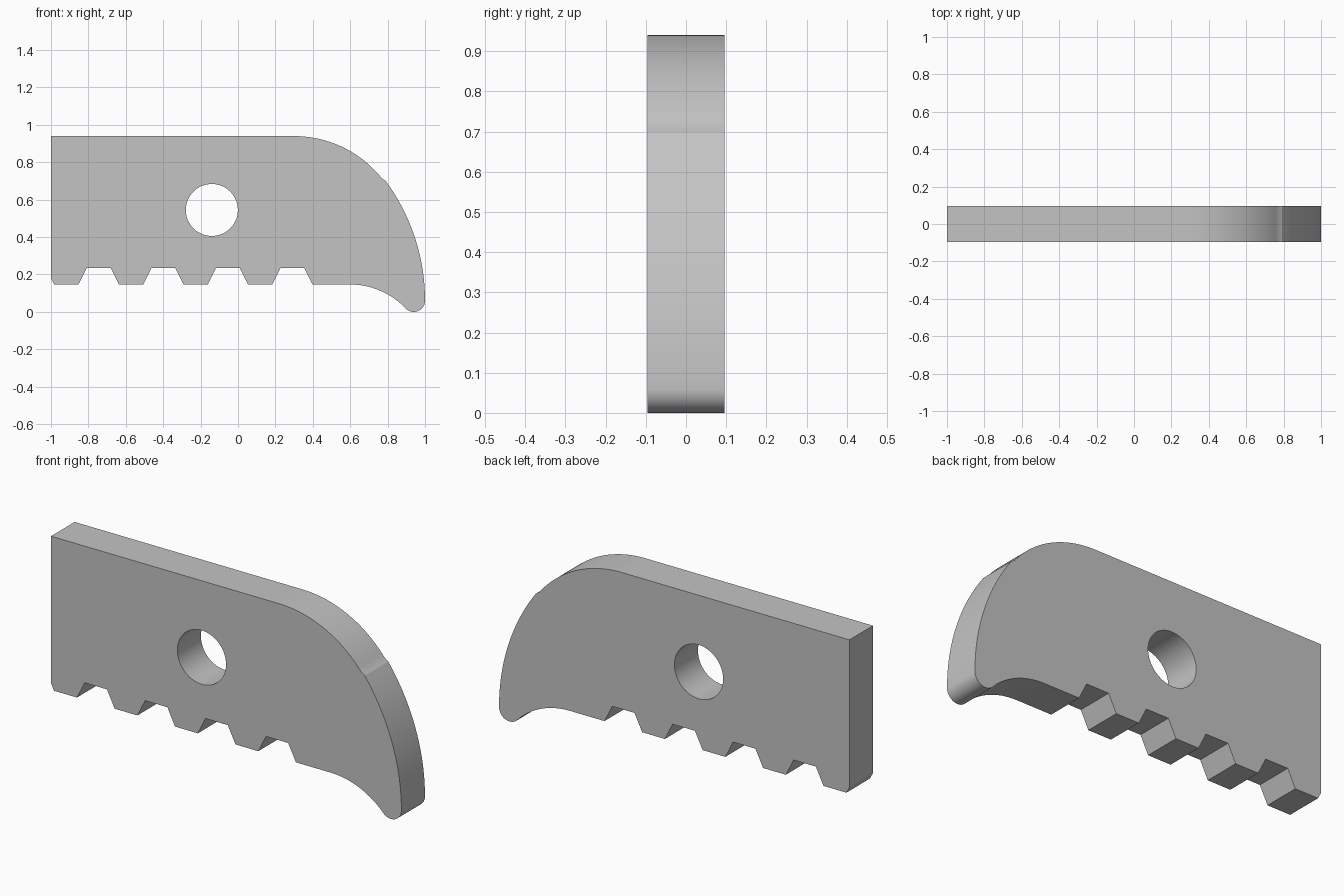
import bpy
import bmesh
from math import cos, sin, radians, pi
from mathutils import Vector

cube = bpy.data.objects.get("Cube")
if cube:
    bpy.data.objects.remove(cube, do_unlink=True)

HALF_DEPTH = 0.096
TOP, BASE, NOTCH_TOP = 0.94, 0.147, 0.235


def arc(cx, cz, r, start, end, steps):
    """Points along an arc, angles in degrees."""
    angles = [radians(start + (end - start) * i / steps) for i in range(steps + 1)]
    return [(cx + r * cos(a), cz + r * sin(a)) for a in angles]


# Flat underside with a small chamfer, then evenly spaced tapered notches
outline = [(-1, TOP), (-1, 0.18), (-0.983, BASE)]
for i in range(4):
    x = -0.852 + 0.345 * i
    outline += [(x, BASE), (x + 0.044, NOTCH_TOP),
                (x + 0.171, NOTCH_TOP), (x + 0.215, BASE)]

# Concave underside of the beak, rounded tip, then the two-radius back
outline += arc(0.597, -0.267, 0.414, 90, 43.6, 16)
outline += arc(0.94, 0.06, 0.06, 223.6, 360, 20)[1:]
outline += arc(-0.08, 0.06, 1.08, 0, 36.3, 20)[1:]
outline += arc(0.3, 0.34, 0.6, 36.3, 90, 24)[1:]

# Round through hole
hole = arc(-0.14, 0.545, 0.139, 0, 360, 64)[:-1]

# Fill the profile and extrude it through the plate thickness
bm = bmesh.new()
edges = []
for loop in (outline, hole):
    verts = [bm.verts.new((x, -HALF_DEPTH, z)) for x, z in loop]
    edges += [bm.edges.new((v, verts[i - 1])) for i, v in enumerate(verts)]
bmesh.ops.triangle_fill(bm, use_beauty=True, edges=edges, normal=Vector((0, -1, 0)))
extruded = bmesh.ops.extrude_face_region(bm, geom=bm.faces[:], use_keep_orig=True)
moved = [g for g in extruded["geom"] if isinstance(g, bmesh.types.BMVert)]
bmesh.ops.translate(bm, verts=moved, vec=(0, 2 * HALF_DEPTH, 0))
bmesh.ops.recalc_face_normals(bm, faces=bm.faces[:])

mesh = bpy.data.meshes.new("toothed_jaw_plate")
bm.to_mesh(mesh)
bm.free()
plate = bpy.data.objects.new("toothed_jaw_plate", mesh)
bpy.context.collection.objects.link(plate)

# Plain grey finish
grey = bpy.data.materials.new("plain_grey")
grey.use_nodes = True
colour = (0.55, 0.55, 0.55, 1)
grey.diffuse_color = colour
for node in grey.node_tree.nodes:
    if node.type == "BSDF_PRINCIPLED":
        node.inputs["Base Color"].default_value = colour
mesh.materials.append(grey)

# Smooth curved walls while keeping corners crisp
bpy.ops.object.select_all(action="DESELECT")
plate.select_set(True)
bpy.context.view_layer.objects.active = plate
bpy.ops.object.shade_smooth_by_angle(angle=pi / 9)
